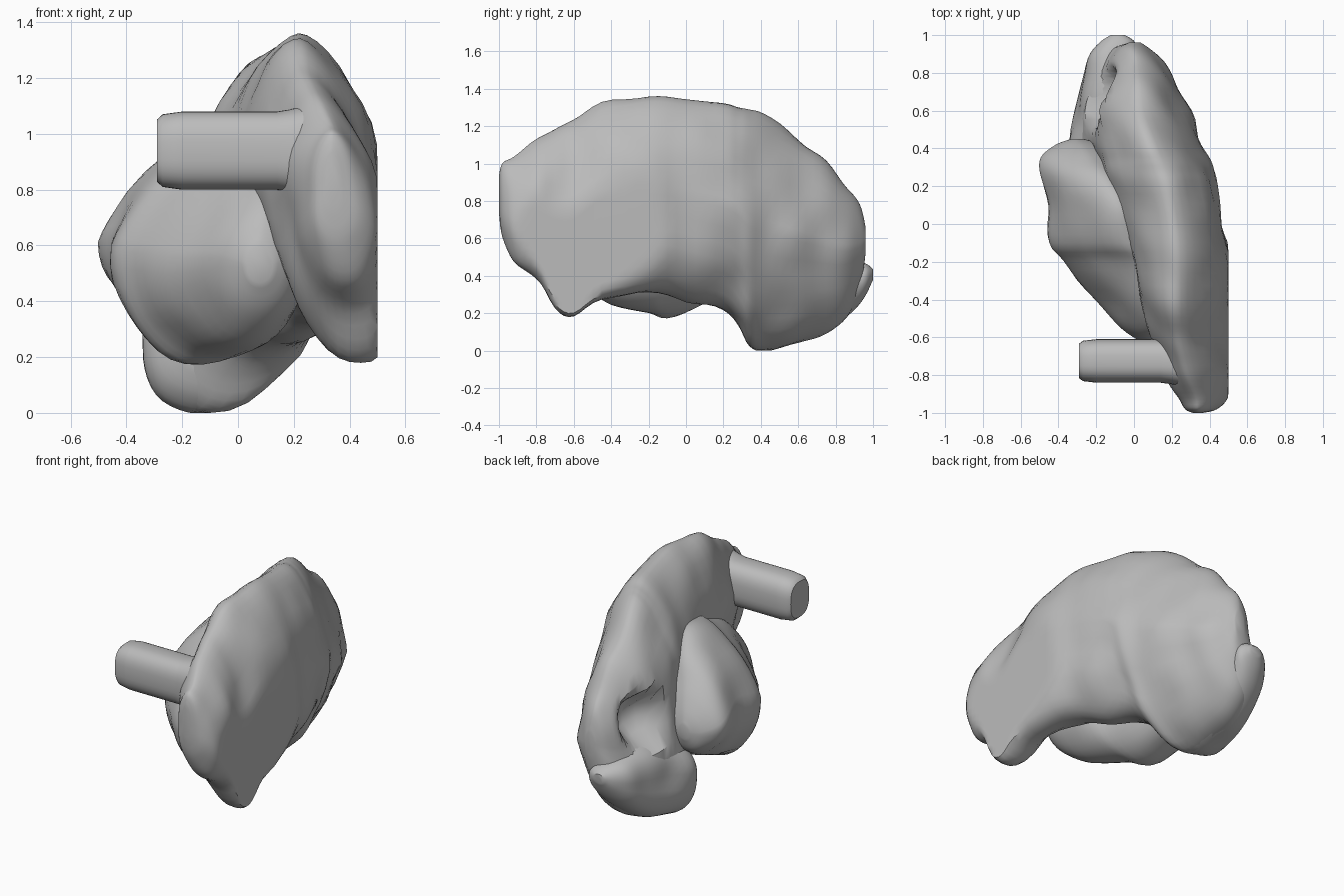
import bpy, bmesh, math
from mathutils import Vector, noise

cube = bpy.data.objects.get("Cube")
if cube:
    bpy.data.objects.remove(cube, do_unlink=True)

grey = bpy.data.materials.new("plain grey")
grey.use_nodes = True
grey.diffuse_color = (0.5, 0.5, 0.5, 1)
grey.node_tree.nodes["Principled BSDF"].inputs["Base Color"].default_value = (0.5, 0.5, 0.5, 1)

SIDES = 40


def spow(value, power):
    return math.copysign(abs(value) ** power, value)


def smooth_stations(rows, steps):
    """Catmull-Rom interpolation between the cross-section rows."""
    result = []
    for i in range(len(rows) - 1):
        before, after = rows[max(i - 1, 0)], rows[min(i + 2, len(rows) - 1)]
        for s in range(steps):
            t = s / steps
            result.append([
                b + t / 2 * (c - a + t * (2 * a - 5 * b + 4 * c - d + t * (3 * (b - c) + d - a)))
                for a, b, c, d in zip(before, rows[i], rows[i + 1], after)])
    return result + [list(rows[-1])]


def finish(name, bm, angle):
    bmesh.ops.recalc_face_normals(bm, faces=bm.faces)
    mesh = bpy.data.meshes.new(name)
    bm.to_mesh(mesh)
    bm.free()
    mesh.materials.append(grey)
    obj = bpy.data.objects.new(name, mesh)
    bpy.context.collection.objects.link(obj)
    bpy.ops.object.select_all(action="DESELECT")
    obj.select_set(True)
    bpy.context.view_layer.objects.active = obj
    bpy.ops.object.shade_smooth_by_angle(angle=math.radians(angle))
    return obj


def skin(bm, rings):
    """Bridge the rings and cap both ends."""
    loops = [[bm.verts.new(p) for p in ring] for ring in rings]
    for a, b in zip(loops, loops[1:]):
        for i in range(len(a)):
            j = (i + 1) % len(a)
            bm.faces.new((a[i], a[j], b[j], b[i]))
    bm.faces.new(loops[0])
    bm.faces.new(loops[-1])


def lobe(name, rows, top_power, low_power, bump, dent=None):
    """Rows: y, bottom, top, inner x, outer x, sideways lean of bottom and top."""
    rings = []
    for y, low, high, inner, outer, low_lean, top_lean in smooth_stations(rows, 4):
        ring = []
        for k in range(SIDES):
            angle = math.tau * k / SIDES
            power = top_power if math.sin(angle) > 0 else low_power
            u = spow(math.cos(angle), power)
            v = spow(math.sin(angle), power)
            shift = low_lean * max(0, -v) + top_lean * max(0, v)
            p = Vector(((inner + outer) / 2 + u * (outer - inner) / 2 + shift,
                        y, (low + high) / 2 + v * (high - low) / 2))
            # gentle lumps over the surface
            wobble = bump * noise.noise(p * 5)
            p.x += wobble * u
            p.z += wobble * v
            if dent and u < 0:
                centre, radius, depth = dent
                p.x += depth * math.exp(-((p.yz - Vector(centre)).length / radius) ** 4)
            # flat trimmed outer face, and the ground
            p.x = min(p.x, 0.5)
            p.z = max(p.z, 0)
            ring.append(p)
        rings.append(ring)
    bm = bmesh.new()
    skin(bm, rings)
    return finish(name, bm, 40)


# Large curved outer lobe, dropping to the ground at the rear
lobe("main_lobe", [
    (-1, .74, .94, .3, .37, 0, 0),
    (-.98, .6, 1.01, .26, .43, .01, -.01),
    (-.92, .46, 1.05, .23, .49, .03, -.03),
    (-.8, .38, 1.13, .18, .52, .06, -.07),
    (-.7, .23, 1.18, .14, .52, .1, -.08),
    (-.6, .18, 1.23, .1, .52, .13, -.08),
    (-.45, .28, 1.33, .05, .52, .12, -.06),
    (-.2, .31, 1.36, -.01, .51, .08, -.03),
    (0, .27, 1.35, -.08, .47, .02, .01),
    (.2, .21, 1.32, -.15, .44, -.06, .02),
    (.28, .14, 1.3, -.18, .42, -.11, .02),
    (.34, .03, 1.29, -.2, .4, -.16, .02),
    (.42, 0, 1.26, -.22, .36, -.18, .02),
    (.6, .04, 1.13, -.24, .29, -.14, 0),
    (.75, .09, 1.01, -.19, .22, -.12, 0),
    (.86, .18, .88, -.14, .15, -.09, 0),
    (.93, .33, .78, -.09, .08, -.04, 0),
    (.96, .52, .66, -.03, .04, 0, 0),
], 1.2, .9, .025, ((.67, .68), .14, .19))

# Side lobe lying against the inner face
lobe("inner_lobe", [
    (-.62, .46, .6, .02, .13, 0, 0),
    (-.55, .36, .75, -.07, .22, 0, .02),
    (-.4, .25, .86, -.2, .25, 0, .05),
    (-.2, .2, .95, -.37, .23, 0, .09),
    (-.1, .18, 1, -.45, .18, 0, .1),
    (.1, .24, 1.02, -.46, .1, 0, .1),
    (.25, .32, .93, -.5, .02, .02, .08),
    (.35, .38, .8, -.49, -.08, 0, .05),
    (.42, .43, .68, -.42, -.18, 0, .02),
    (.45, .5, .6, -.34, -.26, 0, 0),
], 1.2, .95, .02)

# Low rear lobe bulging from the inner side
lobe("rear_lobe", [
    (.3, .15, .35, -.2, .05, 0, 0),
    (.34, .05, .42, -.3, .1, -.02, 0),
    (.42, 0, .47, -.33, .14, -.04, 0),
    (.6, .04, .52, -.3, .11, -.04, 0),
    (.75, .1, .52, -.28, .06, -.03, 0),
    (.88, .2, .49, -.25, .02, -.02, 0),
    (.96, .29, .46, -.18, .01, 0, 0),
    (1, .38, .43, -.12, -.05, 0, 0),
], .85, .95, .02)

# Sideways peg with a chamfered end
peg_rings = []
for x, scale in ((-.29, .8), (-.27, .93), (-.2, 1), (.14, 1), (.19, 1.06), (.24, 1.15)):
    peg_rings.append([
        Vector((x, -.725 + .115 * scale * spow(math.cos(math.tau * k / SIDES), .75),
                .94 + .14 * scale * spow(math.sin(math.tau * k / SIDES), .75)))
        for k in range(SIDES)])
peg = bmesh.new()
skin(peg, peg_rings)
finish("side_peg", peg, 35)
